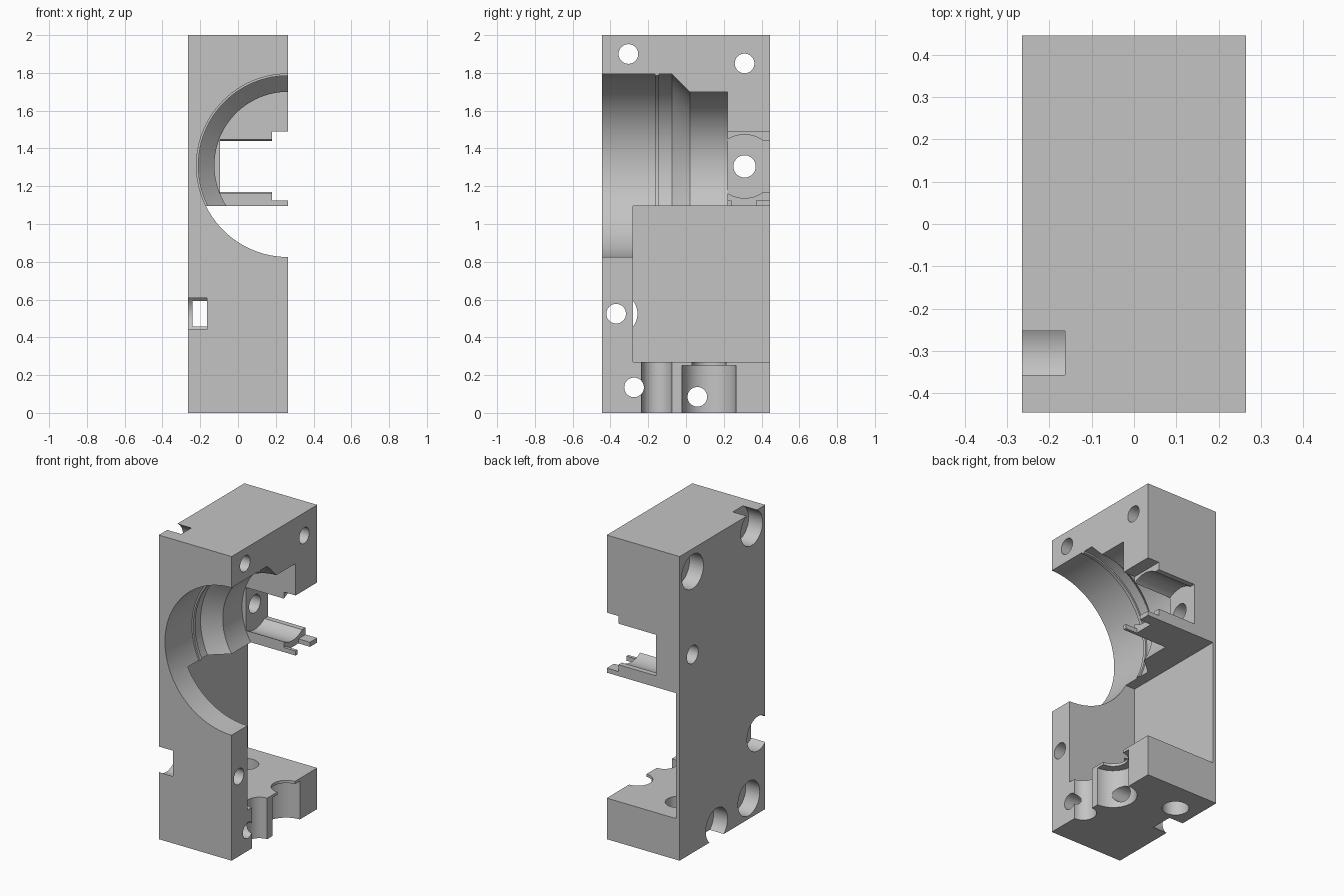
import bpy
import bmesh
from math import cos, sin, pi, radians
from mathutils import Matrix, Vector

cube = bpy.data.objects.get("Cube")
if cube:
    bpy.data.objects.remove(cube, do_unlink=True)

gray = bpy.data.materials.new("plain gray")
gray.use_nodes = True
gray.diffuse_color = (0.55, 0.55, 0.55, 1)
gray.node_tree.nodes["Principled BSDF"].inputs["Base Color"].default_value = (0.55, 0.55, 0.55, 1)


def finish(name, bm):
    bmesh.ops.recalc_face_normals(bm, faces=bm.faces)
    mesh = bpy.data.meshes.new(name)
    bm.to_mesh(mesh)
    bm.free()
    mesh.materials.append(gray)
    ob = bpy.data.objects.new(name, mesh)
    bpy.context.collection.objects.link(ob)
    return ob


def box(name, x, y, z):
    bm = bmesh.new()
    bmesh.ops.create_cube(bm, size=1)
    for v in bm.verts:
        v.co = Vector(r[0] + (c + 0.5) * (r[1] - r[0]) for c, r in zip(v.co, (x, y, z)))
    return finish(name, bm)


def lathe(name, profile, axis, centre, segments=48):
    """Closed solid of (position, radius) rings along an axis."""
    bm = bmesh.new()
    rings = []
    for t, r in profile:
        ring = []
        for i in range(segments):
            a, b = r * cos(2 * pi * i / segments), r * sin(2 * pi * i / segments)
            p = {"x": (t, a, b), "y": (a, t, b), "z": (a, b, t)}[axis]
            ring.append(bm.verts.new(Vector(p) + Vector(centre)))
        rings.append(ring)
    for low, high in zip(rings, rings[1:]):
        for i in range(segments):
            j = (i + 1) % segments
            bm.faces.new((low[i], low[j], high[j], high[i]))
    bm.faces.new(rings[0])
    bm.faces.new(rings[-1])
    return finish(name, bm)


HX, HY = 0.265, 0.445
OUT = 0.6
body = box("housing_half", (-HX, HX), (-HY, HY), (0, 2))
cutters = []

# Stepped main bore with a narrow ridge and a cone
bore = [(-OUT, 0.485), (-0.165, 0.485), (-0.165, 0.475), (-0.143, 0.475),
        (-0.143, 0.485), (-0.075, 0.485), (0.02, 0.39), (0.22, 0.39)]
cutters.append(lathe("main_bore", bore, "y", (HX, 0, 1.31), 96))

# Lower pocket, open to the back and the parting face
cutters.append(box("lower_pocket", (-0.24, OUT), (-0.28, OUT), (0.27, 1.095)))

# Rear slot with wider mouth, round recess and tongue notch
cutters.append(box("rear_slot", (-0.095, OUT), (0.2, OUT), (1.17, 1.44)))
cutters.append(box("slot_mouth", (0.18, OUT), (0.2, OUT), (1.125, 1.49)))
cutters.append(lathe("round_recess", [(-0.095, 0.168), (OUT, 0.168)], "x", (0, 0.31, 1.305), 64))
cutters.append(box("tongue_notch", (0.18, OUT), (0.24, 0.37), (1.05, 1.16)))
cutters.append(lathe("pivot_hole", [(-OUT, 0.059), (0, 0.059)], "x", (0, 0.31, 1.305)))

# Counterbored bolt holes
for y, z in ((-0.305, 1.9), (0.31, 1.85), (-0.37, 0.525), (-0.275, 0.135), (0.06, 0.085)):
    steps = [(-OUT, 0.113), (-0.163, 0.113), (-0.163, 0.052), (OUT, 0.052)]
    cutters.append(lathe("bolt_hole", steps, "x", (0, y, z)))

# Vertical seats through the foot
cutters.append(lathe("narrow_seat", [(-0.1, 0.08), (0.35, 0.08)], "z", (HX, -0.155, 0)))
cutters.append(lathe("wide_seat", [(-0.1, 0.143), (0.252, 0.143), (0.252, 0.09), (0.35, 0.09)],
                     "z", (HX, 0.122, 0)))
cutters.append(lathe("foot_hole", [(-0.1, 0.08), (0.35, 0.08)], "z", (-0.117, 0.244, 0)))

bpy.ops.object.select_all(action="DESELECT")
bpy.context.view_layer.objects.active = body
body.select_set(True)
for cutter in cutters:
    cutter.hide_render = True
    mod = body.modifiers.new("cut", "BOOLEAN")
    mod.operation = "DIFFERENCE"
    mod.solver = "EXACT"
    mod.object = cutter
    bpy.ops.object.modifier_apply(modifier=mod.name)
    bpy.data.objects.remove(cutter, do_unlink=True)

bpy.ops.object.shade_smooth_by_angle(angle=radians(25))
